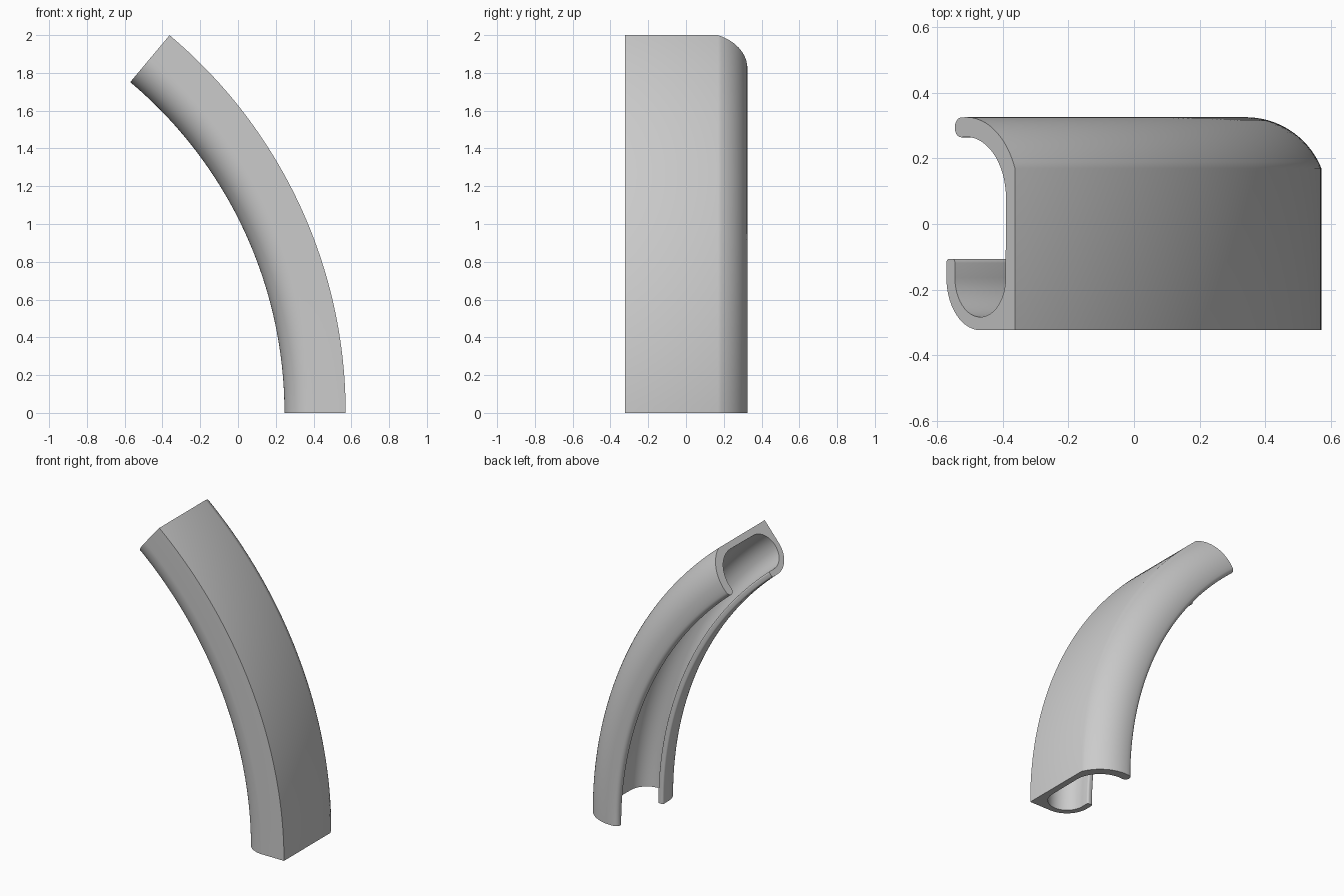
import bpy, bmesh
from math import radians, cos, sin
from mathutils import Vector

cube = bpy.data.objects.get("Cube")
if cube:
    bpy.data.objects.remove(cube, do_unlink=True)

# Sweep: the channel section turns about an axis parallel to y
AXIS_X = -2.04
SWEEP = radians(50)
STEPS = 56

# Section dimensions, as (radius from the axis, y)
OUTER, INNER_WALL = 2.61, 2.566
FRONT = -0.323
LIP_C, LIP_R, LIP_T = (2.38, 0.077), 0.248, 0.06      # curved rear lip
HOOK_C, HOOK_R, HOOK_T = (2.446, -0.163), 0.16, 0.04  # rounded front hook
HOOK_TIP, FILLET = -0.106, 0.012


def arc(centre, radius, start, end, n):
    """Points along a circular arc, angles in degrees."""
    angles = [radians(start + (end - start) * i / n) for i in range(n + 1)]
    return [(centre[0] + radius * cos(a), centre[1] + radius * sin(a)) for a in angles]


def channel_section():
    lip_start, lip_end = 22, 96.5
    mid = LIP_R - LIP_T / 2
    tip = (LIP_C[0] + mid * cos(radians(lip_end)), LIP_C[1] + mid * sin(radians(lip_end)))
    hook_left = HOOK_C[0] - HOOK_R
    tip_y = HOOK_TIP - FILLET
    pts = [(OUTER, FRONT)]
    # rear lip: outside, round tip, inside
    pts += arc(LIP_C, LIP_R, lip_start, lip_end, 16)
    pts += arc(tip, LIP_T / 2, lip_end, lip_end + 180, 10)[1:-1]
    pts += arc(LIP_C, LIP_R - LIP_T, lip_end, 0, 16)
    # front hook: inside, filleted tip, outside
    pts += arc(HOOK_C, HOOK_R - HOOK_T, 0, -180, 24)
    pts += arc((hook_left + HOOK_T - FILLET, tip_y), FILLET, 0, 90, 4)
    pts += arc((hook_left + FILLET, tip_y), FILLET, 90, 180, 4)
    pts += arc(HOOK_C, HOOK_R, 180, 270, 14)
    return pts


# Curved channel: capped section spun through the sweep
bm = bmesh.new()
verts = [bm.verts.new((AXIS_X + r, y, 0)) for r, y in channel_section()]
base = bm.faces.new(verts)
top = bmesh.ops.duplicate(bm, geom=[base])["geom"]
edges = list(base.edges)
bmesh.ops.spin(bm, geom=edges, cent=Vector((AXIS_X, 0, 0)), axis=Vector((0, -1, 0)),
               angle=SWEEP, steps=STEPS, use_duplicate=False)
# move the copied cap to the far end of the sweep
for v in [g for g in top if isinstance(g, bmesh.types.BMVert)]:
    r = v.co.x - AXIS_X
    v.co = (AXIS_X + r * cos(SWEEP), v.co.y, r * sin(SWEEP))
bmesh.ops.remove_doubles(bm, verts=bm.verts[:], dist=0.0002)
bmesh.ops.recalc_face_normals(bm, faces=bm.faces[:])

mesh = bpy.data.meshes.new("curved_channel")
bm.to_mesh(mesh)
bm.free()
channel = bpy.data.objects.new("curved_channel", mesh)
bpy.context.collection.objects.link(channel)

# Plain grey material
grey = bpy.data.materials.new("plain_grey")
grey.use_nodes = True
colour = (0.6, 0.6, 0.6, 1)
grey.diffuse_color = colour
grey.node_tree.nodes["Principled BSDF"].inputs["Base Color"].default_value = colour
mesh.materials.append(grey)

bpy.ops.object.select_all(action="DESELECT")
channel.select_set(True)
bpy.context.view_layer.objects.active = channel
bpy.ops.object.shade_smooth_by_angle(angle=radians(30))
